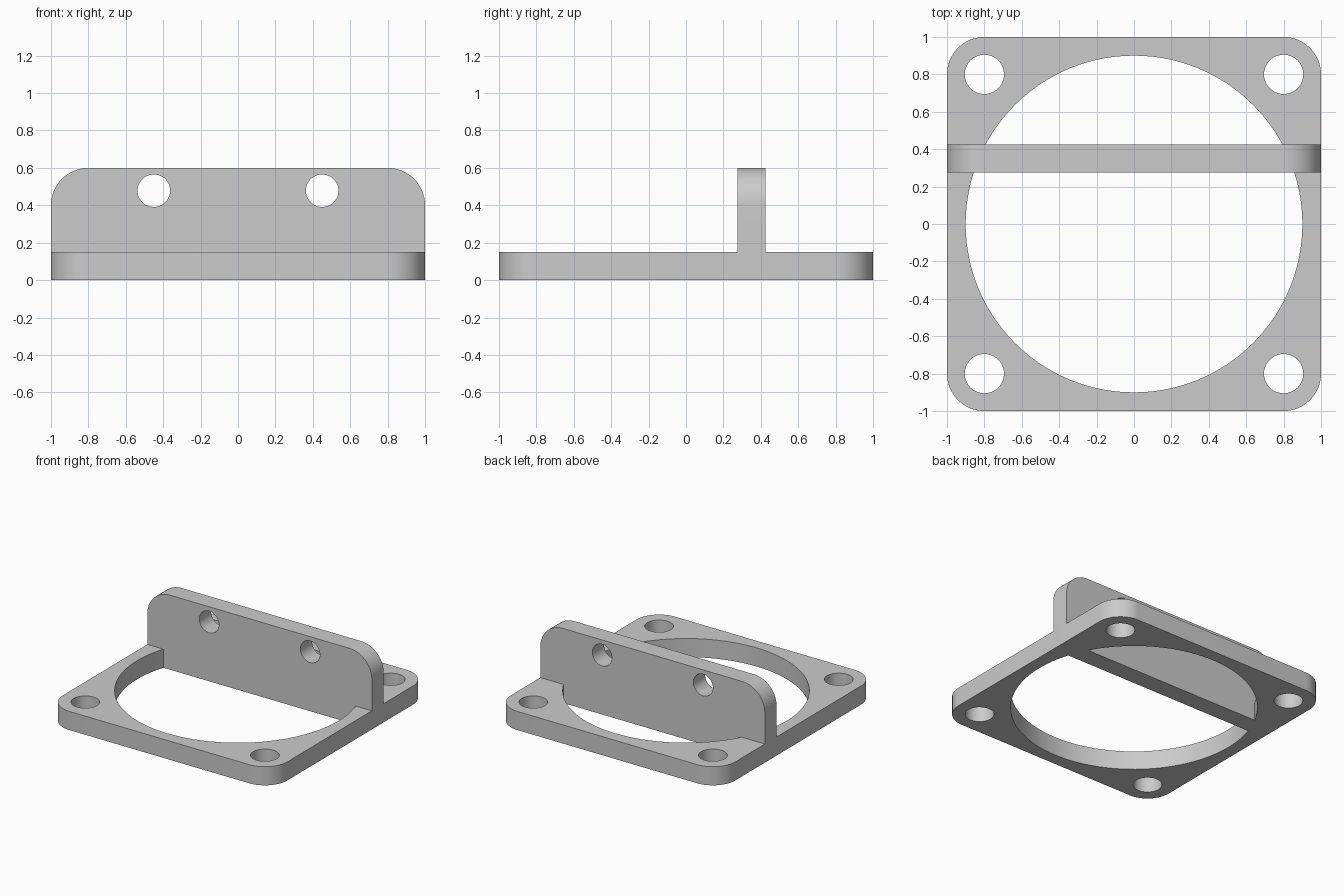
import bpy
import bmesh
from math import radians, cos, sin, asin, degrees
from mathutils import Matrix

if "Cube" in bpy.data.objects:
    bpy.data.objects.remove(bpy.data.objects["Cube"], do_unlink=True)

THICK = 0.15
WALL_FRONT, WALL_BACK = 0.275, 0.425
BORE = 0.9

grey = bpy.data.materials.new("neutral grey")
grey.use_nodes = True
colour = (0.6, 0.6, 0.6, 1)
grey.diffuse_color = colour
grey.node_tree.nodes["Principled BSDF"].inputs["Base Color"].default_value = colour


def arc(cx, cy, r, start, end, steps):
    """Points along an arc, angles in degrees, both ends included."""
    angles = [radians(start + (end - start) * i / steps) for i in range(steps + 1)]
    return [(cx + r * cos(a), cy + r * sin(a)) for a in angles]


def circle(cx, cy, r):
    return arc(cx, cy, r, 0, 360, 48)[:-1]


def extruded_part(name, loops, depth, matrix):
    """Fill an outline with holes, extrude it along local z and place it."""
    bm = bmesh.new()
    for loop in loops:
        verts = [bm.verts.new((x, y, 0)) for x, y in loop]
        for a, b in zip(verts, verts[1:] + verts[:1]):
            bm.edges.new((a, b))
    bmesh.ops.triangle_fill(bm, edges=bm.edges[:], use_beauty=True, normal=(0, 0, 1))
    top = bmesh.ops.extrude_face_region(bm, geom=bm.faces[:], use_keep_orig=True)["geom"]
    bmesh.ops.translate(bm, vec=(0, 0, depth),
                        verts=[v for v in top if isinstance(v, bmesh.types.BMVert)])
    bmesh.ops.transform(bm, matrix=matrix, verts=bm.verts[:])
    bmesh.ops.recalc_face_normals(bm, faces=bm.faces[:])
    mesh = bpy.data.meshes.new(name)
    bm.to_mesh(mesh)
    bm.free()
    mesh.materials.append(grey)
    obj = bpy.data.objects.new(name, mesh)
    bpy.context.collection.objects.link(obj)
    bpy.ops.object.select_all(action="DESELECT")
    obj.select_set(True)
    bpy.context.view_layer.objects.active = obj
    bpy.ops.object.shade_smooth_by_angle(angle=radians(30))
    return obj


# Base plate: rounded square, split round opening and four corner holes
outline = []
for i, (sx, sy) in enumerate([(1, 1), (-1, 1), (-1, -1), (1, -1)]):
    outline += arc(0.8 * sx, 0.8 * sy, 0.2, 90 * i, 90 * i + 90, 16)
front_angle = degrees(asin(WALL_FRONT / BORE))
back_angle = degrees(asin(WALL_BACK / BORE))
front_opening = arc(0, 0, BORE, 180 - front_angle, 360 + front_angle, 90)
back_opening = arc(0, 0, BORE, back_angle, 180 - back_angle, 60)
corner_holes = [circle(x, y, 0.105) for x in (-0.8, 0.8) for y in (-0.8, 0.8)]
extruded_part("base_plate", [outline, front_opening, back_opening] + corner_holes,
              THICK, Matrix())

# Upright flange: rounded top corners and two bolt holes
flange = [(-1, THICK), (1, THICK)]
flange += arc(0.8, 0.4, 0.2, 0, 90, 16) + arc(-0.8, 0.4, 0.2, 90, 180, 16)
bolt_holes = [circle(x, 0.478, 0.087) for x in (-0.45, 0.45)]
stand_up = Matrix.Translation((0, WALL_BACK, 0)) @ Matrix.Rotation(radians(90), 4, "X")
extruded_part("upright_flange", [flange] + bolt_holes, WALL_BACK - WALL_FRONT, stand_up)
